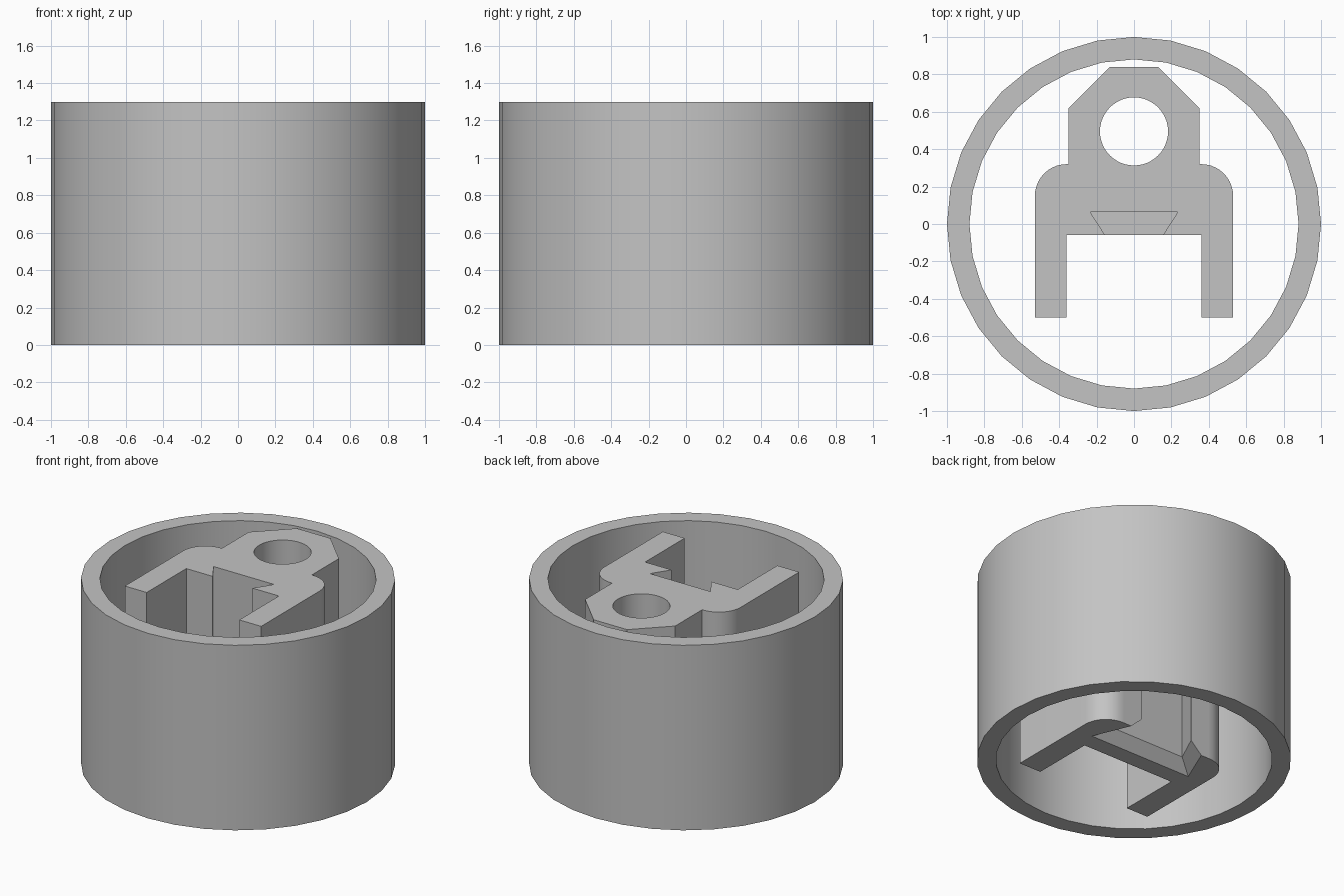
import bpy, bmesh, math
from mathutils import Vector

cube = bpy.data.objects.get("Cube")
if cube:
    bpy.data.objects.remove(cube, do_unlink=True)

HEIGHT = 1.3
BLOCK_Z = 0.65      # underside of the bored block

grey = bpy.data.materials.new("matte_grey")
grey.use_nodes = True
grey.diffuse_color = (0.55, 0.55, 0.55, 1)
grey.node_tree.nodes["Principled BSDF"].inputs["Base Color"].default_value = (0.55, 0.55, 0.55, 1)


def make_object(name, bm):
    bmesh.ops.recalc_face_normals(bm, faces=bm.faces)
    mesh = bpy.data.meshes.new(name)
    bm.to_mesh(mesh)
    bm.free()
    mesh.materials.append(grey)
    obj = bpy.data.objects.new(name, mesh)
    bpy.context.collection.objects.link(obj)
    return obj


def mirrored(half):
    """Close a right-hand half outline across x = 0."""
    return half + [(-x, y) for x, y in reversed(half)]


def loft(name, layers):
    """Solid through matching outlines, each given as (z, points)."""
    bm = bmesh.new()
    rings = [[bm.verts.new((x, y, z)) for x, y in pts] for z, pts in layers]
    n = len(rings[0])
    for low, high in zip(rings, rings[1:]):
        for i in range(n):
            j = (i + 1) % n
            bm.faces.new((low[i], low[j], high[j], high[i]))
    bm.faces.new(rings[0])
    bm.faces.new(rings[-1])
    return make_object(name, bm)


def circle(radius, cy, steps):
    return [(radius * math.cos(math.tau * i / steps),
             cy + radius * math.sin(math.tau * i / steps)) for i in range(steps)]


def activate(obj):
    bpy.ops.object.select_all(action='DESELECT')
    obj.select_set(True)
    bpy.context.view_layer.objects.active = obj


def cut(obj, cutter):
    activate(obj)
    mod = obj.modifiers.new("cut", 'BOOLEAN')
    mod.operation = 'DIFFERENCE'
    mod.solver = 'EXACT'
    mod.object = cutter
    bpy.ops.object.modifier_apply(modifier=mod.name)
    bpy.data.objects.remove(cutter, do_unlink=True)


def smooth(obj):
    activate(obj)
    bpy.ops.object.shade_smooth_by_angle(angle=math.radians(30))


# Outer ring: rectangular section spun around z
bm = bmesh.new()
section = [bm.verts.new(p) for p in
           ((0.88, 0, 0), (1, 0, 0), (1, 0, HEIGHT), (0.88, 0, HEIGHT))]
edges = [bm.edges.new((section[i], section[(i + 1) % 4])) for i in range(4)]
bmesh.ops.spin(bm, geom=section + edges, cent=(0, 0, 0), axis=(0, 0, 1),
               angle=math.tau, steps=32)
bmesh.ops.remove_doubles(bm, verts=bm.verts, dist=0.0005)
smooth(make_object("outer_ring", bm))

# Bracket: legs, rounded shoulders and tapered block in one outline
shoulder = [(0.36 + 0.17 * math.cos(a), 0.15 + 0.17 * math.sin(a))
            for a in (math.pi / 2 * i / 10 for i in range(11))]
half = ([(0.36, -0.06), (0.36, -0.5), (0.53, -0.5)] + shoulder
        + [(0.35, 0.32), (0.35, 0.62), (0.13, 0.84)])
outline = mirrored(half)
bracket = loft("bracket", [(0, outline), (HEIGHT, outline)])

# Space under the block
space = mirrored([(0.6, 0.32), (0.6, 1)])
cut(bracket, loft("under_block_space", [(-0.1, space), (BLOCK_Z, space)]))

# Rear dovetail slot with a flared mouth at the bottom
slot = mirrored([(0.30, 0.12), (0.197, 0.34)])
mouth = mirrored([(0.40, 0.06), (0.282, 0.34)])
cut(bracket, loft("rear_slot", [(-0.02, mouth), (0, mouth), (0.08, slot), (BLOCK_Z, slot)]))

# Front dovetail groove, open at the top
groove = mirrored([(0.148, -0.07), (0.235, 0.065)])
cut(bracket, loft("front_groove", [(0.25, groove), (HEIGHT + 0.1, groove)]))

# Vertical bore
bore = circle(0.182, 0.495, 48)
cut(bracket, loft("bore", [(0.3, bore), (HEIGHT + 0.1, bore)]))
smooth(bracket)
